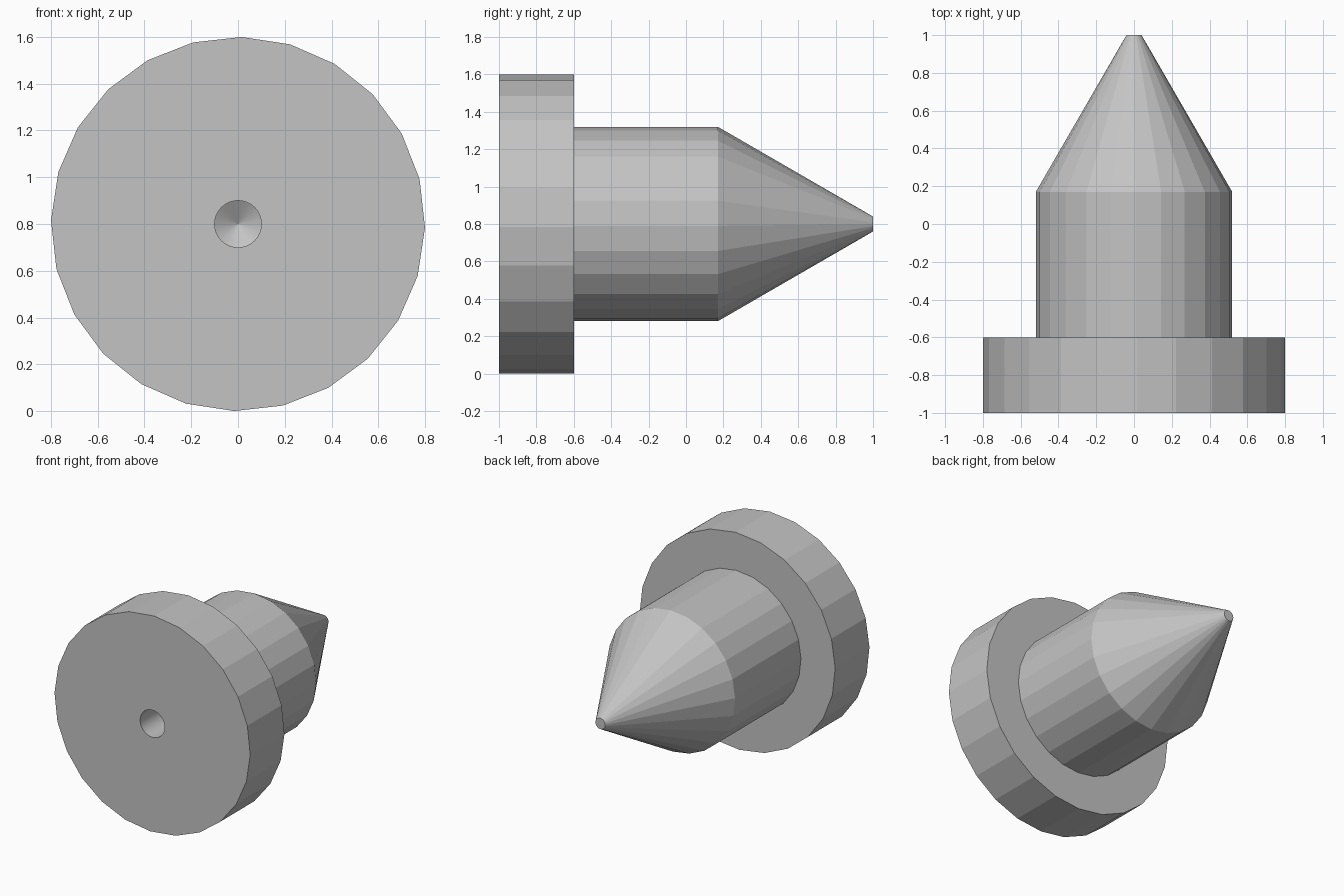
import bpy, bmesh, math

if "Cube" in bpy.data.objects:
    bpy.data.objects.remove(bpy.data.objects["Cube"], do_unlink=True)

AXIS_Z = 0.8

grey = bpy.data.materials.new("plain_grey")
grey.use_nodes = True
grey.diffuse_color = (0.55, 0.55, 0.55, 1)
grey.node_tree.nodes["Principled BSDF"].inputs["Base Color"].default_value = grey.diffuse_color


def turned_part(name, profile, sides, phase=0.0):
    """Revolve (radius, y) points about the horizontal axis; radius 0 is a tip."""
    bm = bmesh.new()
    rings = []
    for radius, y in profile:
        if radius == 0:
            rings.append([bm.verts.new((0, y, AXIS_Z))] * sides)
            continue
        angles = [phase + math.tau * i / sides for i in range(sides)]
        rings.append([bm.verts.new((radius * math.cos(a), y, AXIS_Z + radius * math.sin(a)))
                      for a in angles])
    for low, high in zip(rings, rings[1:]):
        for i in range(sides):
            j = (i + 1) % sides
            corners = dict.fromkeys((low[i], low[j], high[j], high[i]))
            bm.faces.new(list(corners))
    for (radius, _), ring in zip((profile[0], profile[-1]), (rings[0], rings[-1])):
        if radius:
            bm.faces.new(ring)
    bmesh.ops.recalc_face_normals(bm, faces=bm.faces)
    mesh = bpy.data.meshes.new(name)
    bm.to_mesh(mesh)
    bm.free()
    mesh.materials.append(grey)
    obj = bpy.data.objects.new(name, mesh)
    bpy.context.collection.objects.link(obj)
    return obj


# Flange, shank and pointed nose turned as one solid
pin = turned_part("flanged_pin",
                  [(0.8, -1), (0.8, -0.6), (0.52, -0.6), (0.52, 0.17), (0.04, 1)],
                  24, math.radians(-1.1))

# Blind drilled bore with a shallow conical end
bore = turned_part("bore_cutter", [(0.1, -1.1), (0.1, -0.4), (0, -0.34)], 48)
bore.hide_render = True
bore.hide_viewport = True
bore.display_type = 'WIRE'

cut = pin.modifiers.new("drilled_bore", 'BOOLEAN')
cut.operation = 'DIFFERENCE'
cut.solver = 'EXACT'
cut.object = bore
